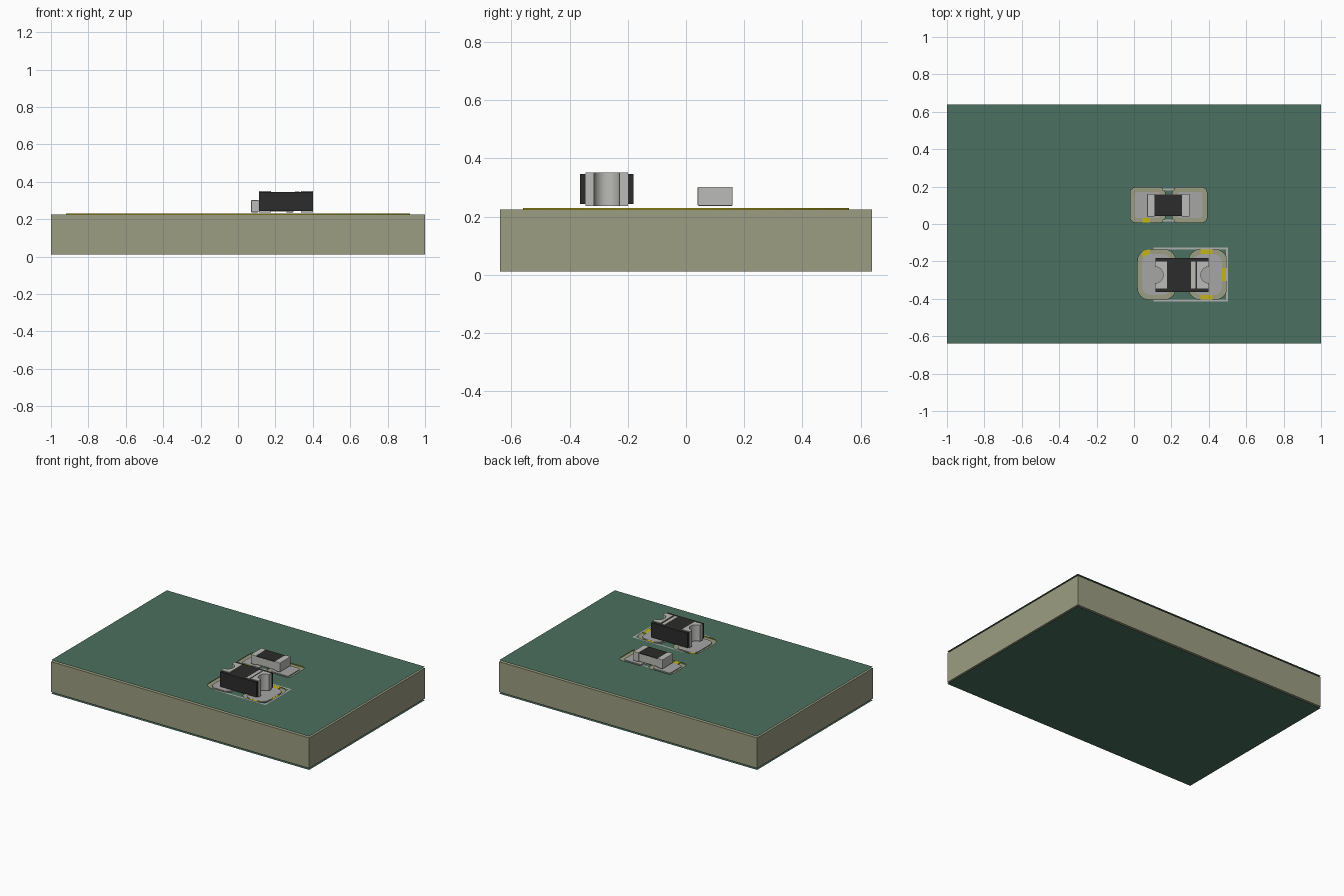
import bpy, bmesh, math

if "Cube" in bpy.data.objects:
    bpy.data.objects.remove(bpy.data.objects["Cube"])


def material(name, r, g, b):
    m = bpy.data.materials.new(name)
    m.diffuse_color = (r, g, b, 1)
    m.use_nodes = True
    m.node_tree.nodes["Principled BSDF"].inputs["Base Color"].default_value = m.diffuse_color
    return m


GREEN = material("mask_green", 0.07, 0.16, 0.115)
CORE = material("laminate", 0.33, 0.34, 0.22)
COPPER = material("copper", 0.55, 0.46, 0.01)
TIN = material("tin", 0.38, 0.38, 0.38)
SILK = material("silk", 0.43, 0.44, 0.43)
BLACK = material("black", 0.025, 0.025, 0.025)
CERAMIC = material("ceramic", 0.5, 0.5, 0.46)
METAL = material("metal", 0.5, 0.5, 0.48)


def box(name, x0, x1, y0, y1, z0, z1, mat):
    bm = bmesh.new()
    bmesh.ops.create_cube(bm, size=1)
    for v in bm.verts:
        v.co = ((x0 + x1) / 2 + v.co.x * (x1 - x0),
                (y0 + y1) / 2 + v.co.y * (y1 - y0),
                (z0 + z1) / 2 + v.co.z * (z1 - z0))
    me = bpy.data.meshes.new(name)
    bm.to_mesh(me)
    bm.free()
    me.materials.append(mat)
    ob = bpy.data.objects.new(name, me)
    bpy.context.collection.objects.link(ob)
    return ob


def rounded(rect, r=0.0, grow=0.0):
    x0, x1, y0, y1 = rect
    x0, x1, y0, y1 = x0 - grow, x1 + grow, y0 - grow, y1 + grow
    if r <= 0:
        return [(x0, y0), (x1, y0), (x1, y1), (x0, y1)]
    pts = []
    for k, (cx, cy) in enumerate([(x1 - r, y1 - r), (x0 + r, y1 - r),
                                  (x0 + r, y0 + r), (x1 - r, y0 + r)]):
        for i in range(9):
            a = math.pi / 2 * (k + i / 8)
            pts.append((cx + r * math.cos(a), cy + r * math.sin(a)))
    return pts


def plate(name, loops, z0, z1, mat):
    """Filled outline with holes; a single sheet when z0 == z1."""
    cu = bpy.data.curves.new(name, 'CURVE')
    cu.dimensions = '2D'
    cu.fill_mode = 'BOTH'
    cu.extrude = (z1 - z0) / 2
    for loop in loops:
        s = cu.splines.new('POLY')
        s.points.add(len(loop) - 1)
        for p, (x, y) in zip(s.points, loop):
            p.co = (x, y, 0, 1)
        s.use_cyclic_u = True
    cu.materials.append(mat)
    ob = bpy.data.objects.new(name, cu)
    ob.location.z = (z0 + z1) / 2
    bpy.context.collection.objects.link(ob)
    bpy.ops.object.select_all(action='DESELECT')
    ob.select_set(True)
    bpy.context.view_layer.objects.active = ob
    bpy.ops.object.convert(target='MESH')
    ob = bpy.context.view_layer.objects.active
    ob.name = name
    return ob


# Heights of the board layers
B0, B1, CU, MASK, INK = 0.011, 0.224, 0.230, 0.235, 0.236

# Solder mask openings: rectangle, corner radius
openings = {
    "resistor_left": ((-0.02, 0.165, 0.008, 0.195), 0.03),
    "resistor_right": ((0.205, 0.39, 0.008, 0.195), 0.03),
    "diode_left": ((0.02, 0.222, -0.403, -0.137), 0.06),
    "diode_right": ((0.293, 0.495, -0.403, -0.137), 0.06),
}

# Board core
EDGE = (-1, 1, -0.64, 0.64)
box("board_core", *EDGE, B0, B1, CORE)

# Solder mask sheets
plate("top_mask", [rounded(EDGE)] + [rounded(*o) for o in openings.values()],
      MASK, MASK, GREEN)
bottom = plate("bottom_mask", [rounded(EDGE)], 0, 0, GREEN)
bottom.data.flip_normals()

# Copper pour with clearances, and the pads
plate("copper_pour", [rounded((-0.92, 0.92, -0.56, 0.56))] +
      [rounded(r, c + 0.01, 0.01) for r, c in openings.values()], B1, CU, COPPER)
for name, (rect, rad) in openings.items():
    plate(name + "_pad", [rounded(rect, rad - 0.015, -0.024)], B1, CU, TIN)

# Short tracks leaving the pads
tracks = [(0.045, 0.085, -0.02, 0.031), (0.355, 0.42, -0.162, -0.125),
          (0.355, 0.42, -0.415, -0.378), (0.45, 0.51, -0.305, -0.235),
          (0.045, 0.085, -0.18, -0.01)]
for i, t in enumerate(tracks):
    box(f"track_{i}", *t, B1, CU - 0.0005, COPPER)

# Silkscreen strokes
strokes = [(0.105, 0.503, -0.137, -0.125), (0.105, 0.503, -0.415, -0.403),
           (0.491, 0.503, -0.403, -0.137),
           (0.153, 0.217, 0.178, 0.19), (0.153, 0.217, 0.013, 0.025)]
for i, s in enumerate(strokes):
    plate(f"silk_stroke_{i}", [rounded(s)], INK, INK, SILK)

# Chip resistor: body, dark film, wrapped end caps
box("resistor_body", 0.075, 0.295, 0.043, 0.157, 0.242, 0.296, CERAMIC)
box("resistor_film", 0.11, 0.256, 0.044, 0.156, 0.29, 0.3, BLACK)
for side, x0, x1, outer in (("left", 0.07, 0.11, 0.07), ("right", 0.256, 0.297, 0.297)):
    cap = box(f"resistor_cap_{side}", x0, x1, 0.04, 0.16, 0.237, 0.302, METAL)
    bev = cap.modifiers.new("soft_edges", 'BEVEL')
    bev.width = 0.003
    bev.segments = 2

# Diode: core, side walls, polarity stripe
box("diode_core", 0.172, 0.338, -0.345, -0.2, 0.243, 0.346, BLACK)
for side, y in (("front", -0.364), ("back", -0.2)):
    box(f"diode_wall_{side}", 0.115, 0.398, y, y + 0.019, 0.243, 0.346, BLACK)
box("diode_stripe", 0.305, 0.328, -0.345, -0.2, 0.34, 0.3475, CERAMIC)

# Diode end terminals with half-round notches
CX, CY, R = 0.2565, -0.2725, 0.044
for side, s in (("left", -1), ("right", 1)):
    end, inner = CX + s * 0.1445, CX + s * 0.081
    prof = [(inner, -0.345), (end, -0.345)]
    for i in range(17):
        a = -math.pi / 2 + math.pi * i / 16
        prof.append((end - s * R * math.cos(a), CY + R * math.sin(a)))
    prof += [(end, -0.2), (inner, -0.2)]
    plate(f"diode_terminal_{side}", [prof], 0.237, 0.351, METAL)
    bpy.ops.object.shade_smooth_by_angle(angle=math.radians(30))
